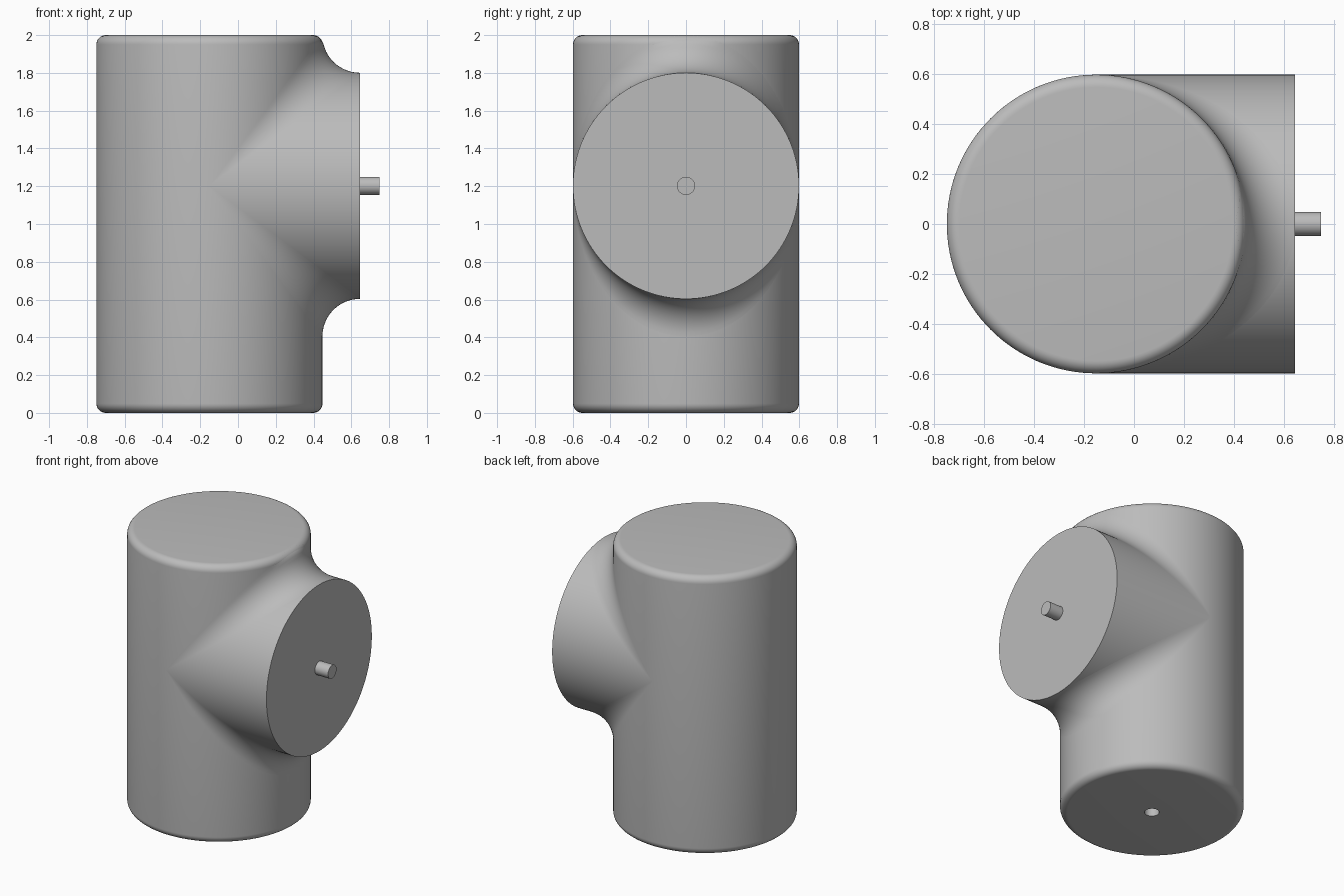
import bpy, bmesh, math
from math import sin, cos, pi, sqrt, tau
from mathutils import Vector

if "Cube" in bpy.data.objects:
    bpy.data.objects.remove(bpy.data.objects["Cube"], do_unlink=True)

R = 0.5985        # radius of both pipes
F = 0.1985        # junction fillet radius
X0 = -0.1515      # axis of the upright pipe
ZC = 1.202        # axis height of the side branch
H = 2.0
ROUND = 0.05      # rim rounding
END = X0 + R + F  # flat face of the branch
PIN = 0.048

grey = bpy.data.materials.new("plain grey")
grey.use_nodes = True
colour = (0.5, 0.5, 0.5, 1)
grey.diffuse_color = colour
grey.node_tree.nodes["Principled BSDF"].inputs["Base Color"].default_value = colour


def surface(name, rows):
    """Skin a grid of points, given as rows, into a smooth object."""
    bm = bmesh.new()
    grid = [[bm.verts.new(p) for p in row] for row in rows]
    for a, b in zip(grid, grid[1:]):
        for i in range(len(a) - 1):
            bm.faces.new((a[i], a[i + 1], b[i + 1], b[i]))
    bmesh.ops.remove_doubles(bm, verts=bm.verts, dist=1e-5)
    mesh = bpy.data.meshes.new(name)
    bm.to_mesh(mesh)
    bm.free()
    mesh.materials.append(grey)
    obj = bpy.data.objects.new(name, mesh)
    bpy.context.collection.objects.link(obj)
    bpy.ops.object.select_all(action='DESELECT')
    obj.select_set(True)
    bpy.context.view_layer.objects.active = obj
    bpy.ops.object.shade_smooth_by_angle(angle=math.radians(35))
    return obj


def lathe(name, profile, place, sides=128):
    """Turn (radius, height) points round an axis; place maps to world."""
    return surface(name, [[place(r * cos(tau * i / sides), r * sin(tau * i / sides), h)
                           for i in range(sides + 1)] for r, h in profile])


def upright(u, v, h):
    return (X0 + u, v, h)


def sideways(u, v, h):
    return (h, u, ZC + v)


# Upright pipe with rounded rims and a socket underneath
rim = [(R - ROUND + ROUND * sin(pi / 2 * i / 8), ROUND - ROUND * cos(pi / 2 * i / 8))
       for i in range(9)]
lathe("main_body", [(0, 0.1), (PIN, 0.1), (PIN, 0)] + rim
      + [(r, H - h) for r, h in reversed(rim)] + [(0, H)], upright)

# Side branch and its centre pin
lathe("side_branch", [(R, X0), (R, END), (0, END)], sideways)
lathe("branch_pin", [(PIN, END - 0.02), (PIN, 0.75), (0, 0.75)], sideways, 48)


def fillet_row(t, side, steps=14):
    """One arc of a ball rolled along the crease between the two pipes."""
    a, c = (R + F) * cos(t), (R + F) * sin(t)
    centre = Vector((X0 + a, c, ZC + side * a))
    d1 = Vector((-cos(t), -sin(t), 0))
    d2 = Vector((0, -sin(t), -side * cos(t)))
    row = []
    for i in range(steps + 1):
        k = i / steps
        ang = d1.angle(d2, 0)
        d = d1 if ang < 1e-4 else (d1 * sin((1 - k) * ang) + d2 * sin(k * ang)) / sin(ang)
        p = centre + F * d
        # Follow the rounded top rim of the upright pipe
        over = min(max(p.z - (H - ROUND), 0), ROUND)
        radial = Vector((p.x - X0, p.y))
        radial *= 1 - (ROUND - sqrt(ROUND ** 2 - over ** 2)) / radial.length
        row.append((X0 + radial.x, radial.y, p.z))
    return row[::-1] if side > 0 else row


# Fillets above and below the branch
for name, side in (("upper_fillet", 1), ("lower_fillet", -1)):
    surface(name, [fillet_row(pi * (i / 80 - 0.5), side) for i in range(81)])
